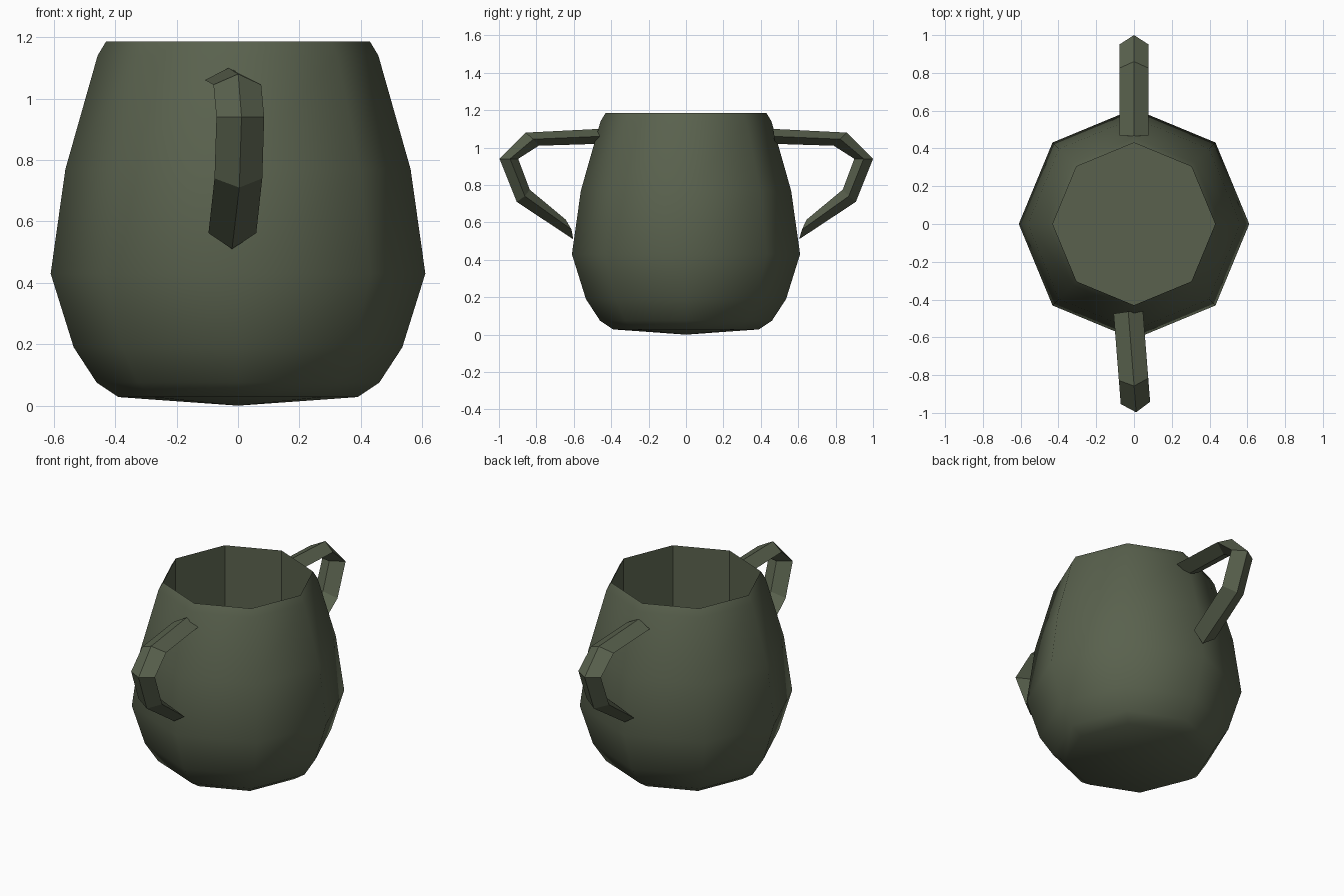
import bpy, bmesh, math
from mathutils import Matrix

if "Cube" in bpy.data.objects:
    bpy.data.objects.remove(bpy.data.objects["Cube"])

mat = bpy.data.materials.new("dark olive glaze")
mat.diffuse_color = (0.100, 0.120, 0.075, 1)
mat.use_nodes = True
mat.node_tree.nodes["Principled BSDF"].inputs["Base Color"].default_value = mat.diffuse_color
SIDES = 8


def finish(bm, name, smooth=False):
    me = bpy.data.meshes.new(name)
    for f in bm.faces:
        f.smooth = smooth
    bm.to_mesh(me)
    bm.free()
    me.materials.append(mat)
    ob = bpy.data.objects.new(name, me)
    bpy.context.collection.objects.link(ob)
    return ob


def ring(bm, r, z):
    step = 2 * math.pi / SIDES
    return [bm.verts.new((r * math.cos(i * step), r * math.sin(i * step), z)) for i in range(SIDES)]


def bridge(bm, a, b):
    n = len(a)
    for i in range(n):
        j = (i + 1) % n
        bm.faces.new((a[i], a[j], b[j], b[i]))


# Outer body: smooth eight-sided pot with a shallow cone underneath
bm = bmesh.new()
profile = [(0.39, 0.028), (0.46, 0.075), (0.535, 0.19), (0.61, 0.43),
           (0.562, 0.77), (0.457, 1.14), (0.43, 1.185)]
rings = [ring(bm, r, z) for r, z in profile]
for a, b in zip(rings, rings[1:]):
    bridge(bm, a, b)
tip = bm.verts.new((0, 0, 0))
for i in range(SIDES):
    bm.faces.new((rings[0][(i + 1) % SIDES], rings[0][i], tip))
finish(bm, "pot_body", smooth=True)

# Inside: straight flat-shaded walls down to a floor
bm = bmesh.new()
top, floor = ring(bm, 0.43, 1.185), ring(bm, 0.43, 0.2)
bridge(bm, top, floor)
bm.faces.new(floor)
finish(bm, "pot_inside")

# Handles: diamond section along a bent path; (outer, side, inner) points in y, z
path = [((0.465, 1.10), (0.47, 1.06), (0.475, 1.02)),
        ((0.86, 1.08), (0.825, 1.045), (0.79, 1.01)),
        ((1.0, 0.94), (0.95, 0.94), (0.90, 0.94)),
        ((0.908, 0.71), (0.87, 0.74), (0.838, 0.775)),
        ((0.605, 0.51), (0.62, 0.562), (0.645, 0.615))]


def handle(name, angle, x):
    bm = bmesh.new()
    secs = []
    for o, s, i in path:
        pts = [(0, *o), (0.078, *s), (0, *i), (-0.078, *s)]
        secs.append([bm.verts.new(p) for p in pts])
    for a, b in zip(secs, secs[1:]):
        bridge(bm, a, b)
    bm.faces.new(secs[0])
    bm.faces.new(secs[-1])
    bmesh.ops.recalc_face_normals(bm, faces=bm.faces)
    bm.transform(Matrix.Translation((x, 0, 0)) @ Matrix.Rotation(math.radians(angle), 4, 'Z'))
    finish(bm, name)


handle("back_handle", 0, 0)
handle("front_handle", 184.5, -0.067)
